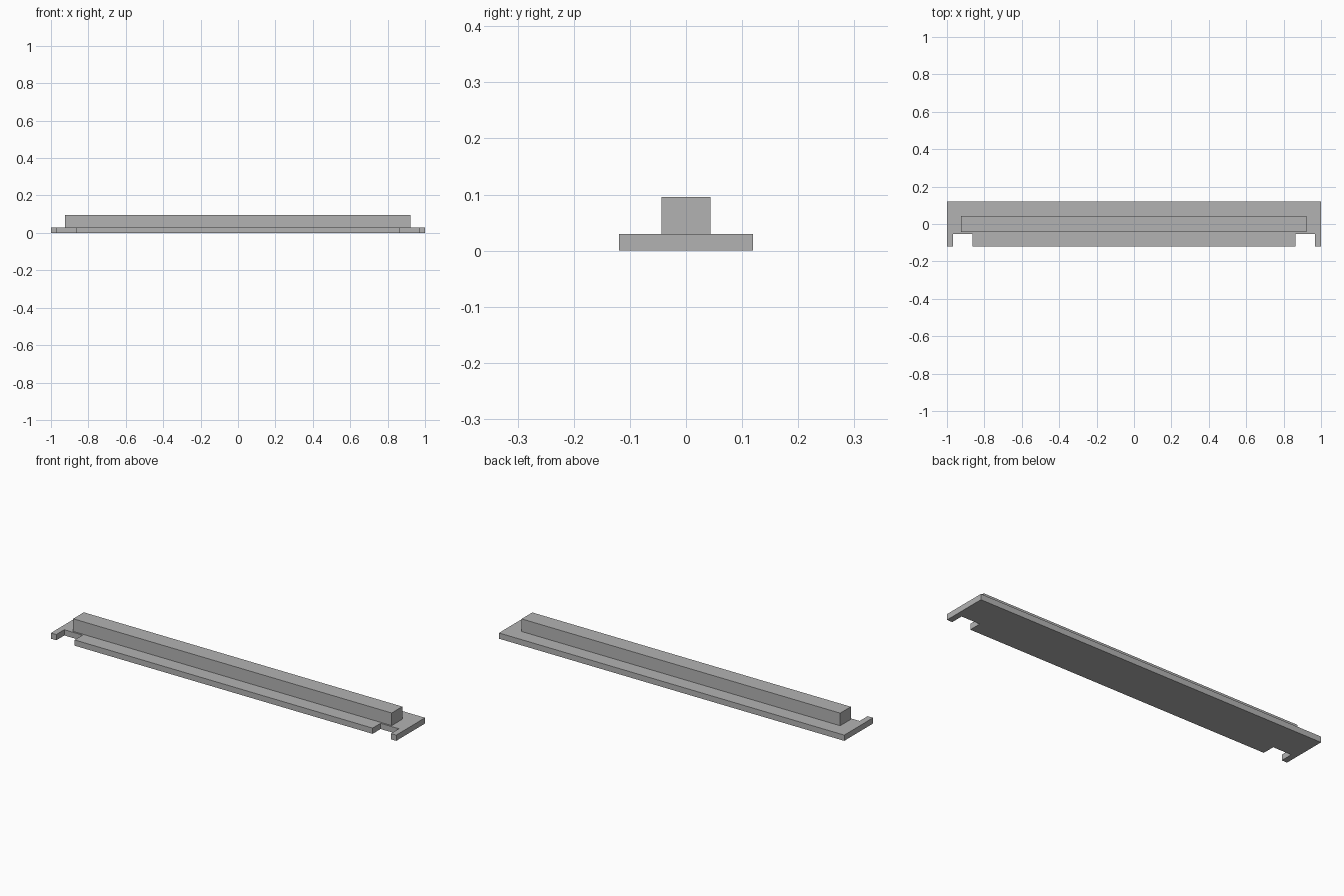
import bpy
import bmesh

cube = bpy.data.objects.get("Cube")
if cube:
    bpy.data.objects.remove(cube, do_unlink=True)

grey = bpy.data.materials.new("plain_grey")
grey.use_nodes = True
colour = (0.45, 0.45, 0.45, 1)
grey.diffuse_color = colour
grey.node_tree.nodes["Principled BSDF"].inputs["Base Color"].default_value = colour


def extrude_outline(name, outline, bottom, top):
    """Raise a flat outline into a solid with vertical sides."""
    bm = bmesh.new()
    face = bm.faces.new([bm.verts.new((x, y, bottom)) for x, y in outline])
    raised = bmesh.ops.extrude_face_region(bm, geom=[face])["geom"]
    verts = [v for v in raised if isinstance(v, bmesh.types.BMVert)]
    bmesh.ops.translate(bm, verts=verts, vec=(0, 0, top - bottom))
    bmesh.ops.recalc_face_normals(bm, faces=bm.faces)
    mesh = bpy.data.meshes.new(name)
    bm.to_mesh(mesh)
    bm.free()
    mesh.materials.append(grey)
    obj = bpy.data.objects.new(name, mesh)
    bpy.context.collection.objects.link(obj)
    return obj


# Base plate: half outline with the front notch, mirrored to the other end
depth, notch_y, base_top = 0.119, -0.053, 0.03
half = [(0.863, -depth), (0.863, notch_y), (0.969, notch_y),
        (0.969, -depth), (1, -depth), (1, depth)]
outline = half + [(-x, y) for x, y in reversed(half)]
extrude_outline("base_plate", outline, 0, base_top)

# Raised bar along the middle of the plate
left, right, side = 0.921, -0.924, 0.044
extrude_outline("raised_bar",
                [(right, -side), (left, -side), (left, side), (right, side)],
                base_top, 0.096)
